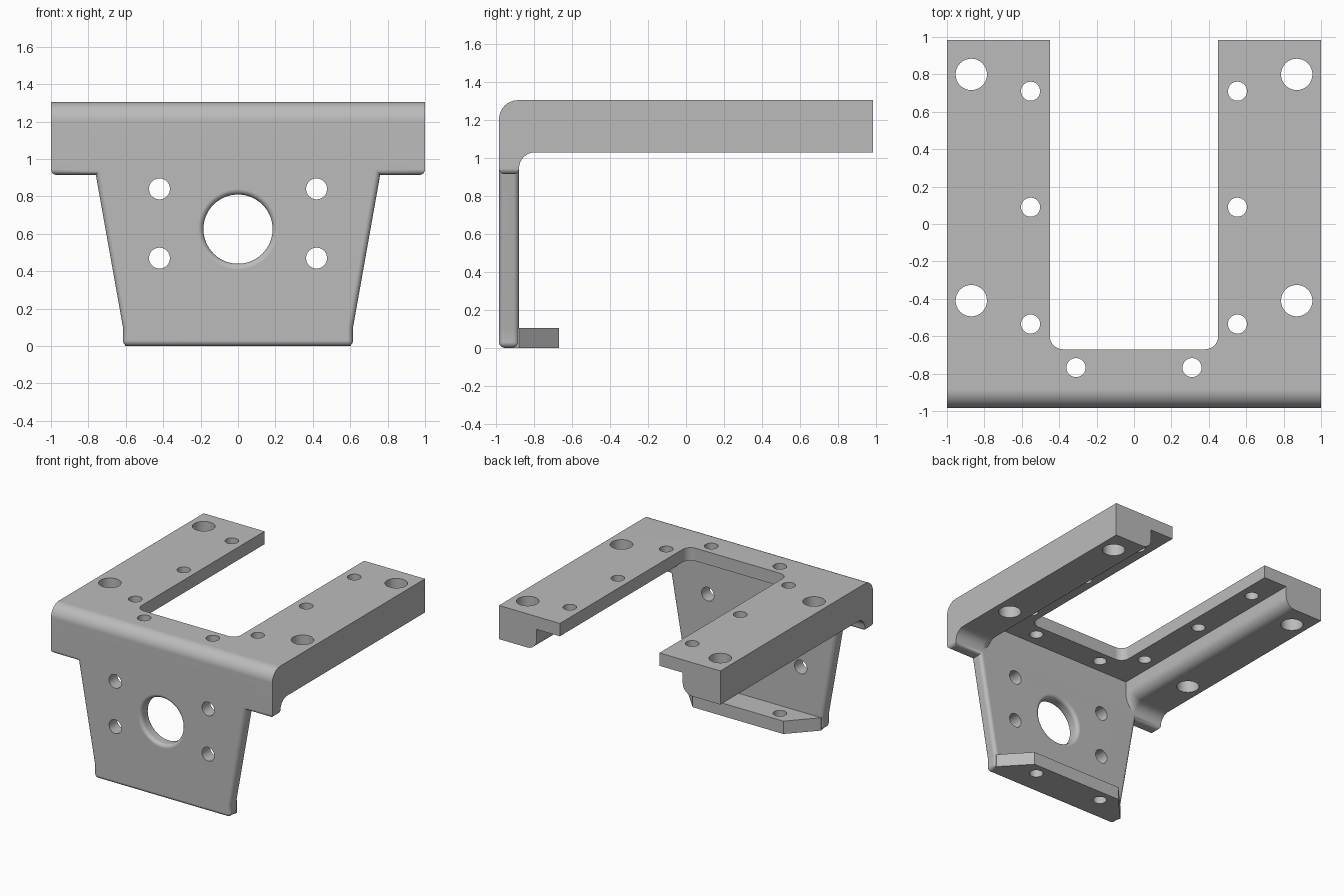
import bpy, bmesh
from math import sin, cos, pi, radians
from mathutils import Matrix, Vector

if "Cube" in bpy.data.objects:
    bpy.data.objects.remove(bpy.data.objects["Cube"])

HALF, TOP, SHEET = 0.985, 1.305, 0.105
BACK = -HALF + SHEET          # rear face of the upright plate
WING, RAIL = 0.915, 1.03      # underside heights
ROUND = 0.03

metal = bpy.data.materials.new("grey metal")
metal.use_nodes = True
grey = (0.5, 0.5, 0.5, 1)
metal.diffuse_color = grey
metal.node_tree.nodes["Principled BSDF"].inputs["Base Color"].default_value = grey


def arc(cu, cv, r, start, end, steps=8):
    angles = [radians(start + (end - start) * i / steps) for i in range(steps + 1)]
    return [(cu + r * cos(t), cv + r * sin(t)) for t in angles]


def finish(name, bm):
    bmesh.ops.recalc_face_normals(bm, faces=bm.faces)
    mesh = bpy.data.meshes.new(name)
    bm.to_mesh(mesh)
    bm.free()
    mesh.materials.append(metal)
    obj = bpy.data.objects.new(name, mesh)
    bpy.context.collection.objects.link(obj)
    return obj


def prism(name, points, axis, a, b, rule=None, radius=ROUND):
    """Extrude an outline along an axis and round the edges picked by rule."""
    place = {"x": lambda u, v: (a, u, v),
             "y": lambda u, v: (u, a, v),
             "z": lambda u, v: (u, v, a)}[axis]
    bm = bmesh.new()
    face = bm.faces.new([bm.verts.new(place(u, v)) for u, v in points])
    move = Vector([b - a if axis == k else 0 for k in "xyz"])
    made = bmesh.ops.extrude_face_region(bm, geom=[face])["geom"]
    bmesh.ops.translate(bm, vec=move,
                        verts=[g for g in made if isinstance(g, bmesh.types.BMVert)])
    if not face.is_valid or len(bm.faces) < len(points) + 2:
        bm.faces.new([v for v in bm.verts][:len(points)])
    bmesh.ops.recalc_face_normals(bm, faces=bm.faces)
    if rule:
        edges = [e for e in bm.edges if rule(e.verts[0].co, e.verts[1].co)]
        bmesh.ops.bevel(bm, geom=edges, offset=radius, offset_type="OFFSET",
                        segments=6, profile=0.5, affect="EDGES")
    return finish(name, bm)


def combine(target, other, operation):
    mod = target.modifiers.new("combine", "BOOLEAN")
    mod.operation, mod.object, mod.solver = operation, other, "EXACT"
    bpy.context.view_layer.objects.active = target
    bpy.ops.object.modifier_apply(modifier=mod.name)
    bpy.data.objects.remove(other)


# Bent sheet: top deck, rounded front bend and the hanging front band
sheet_profile = ([(HALF, TOP)] + arc(-HALF + 0.1, TOP - 0.1, 0.1, 90, 180)
                 + [(-HALF, WING), (BACK, WING), (BACK, TOP - SHEET), (HALF, TOP - SHEET)])
bracket = prism("mounting_bracket", sheet_profile, "x", -1, 1,
                lambda p, q: max(p.z, q.z) < WING + 0.001)

# U-shaped opening in the deck
notch_half = arc(0.38, -0.6, 0.07, -90, 0) + [(0.45, 1.1)]
notch = prism("deck_opening", notch_half + [(-x, y) for x, y in reversed(notch_half)],
              "z", 1.1, 1.4)
combine(bracket, notch, "DIFFERENCE")

# Thick side rails with a rounded inner lower edge that curves into the front
r = RAIL - WING - ROUND
rail_profile = ([(HALF, 1.25), (HALF, RAIL)] + arc(BACK + r, RAIL - r, r, 90, 180)
                + [(-0.98, RAIL - r), (-0.98, 1.2), (-0.93, 1.25)])
for side in (-1, 1):
    rail = prism("side_rail", rail_profile, "x", side * 0.66, side,
                 lambda p, q: all(abs(abs(c.x) - 0.66) < 0.001 and c.z < RAIL + 0.001
                                  and c.y > BACK - 0.01 for c in (p, q)), 0.085)
    combine(bracket, rail, "UNION")

# Tapered front plate with rounded borders
plate_half = [(0.615, 0), (0.615, 0.1), (0.793, 1.1)]


def plate_border(p, q):
    if min(p.z, q.z) > 1.0:
        return False
    return abs(p.y - q.y) < 0.001 or max(p.z, q.z) < 0.01


plate = prism("front_plate", plate_half + [(-x, z) for x, z in reversed(plate_half)],
              "y", -HALF, BACK, plate_border)
combine(bracket, plate, "UNION")

# Foot flange with clipped corners
foot_half = [(0.59, -0.95), (0.605, BACK), (0.41, -0.67)]
foot = prism("foot_flange", foot_half + [(-x, y) for x, y in reversed(foot_half)],
             "z", 0, 0.105)
combine(bracket, foot, "UNION")

# Large front hole with rolled rims
bm = bmesh.new()
rim = 0.185 + ROUND
outline = ([(0, -1.05), (rim, -1.05)]
           + arc(rim, -HALF + ROUND, ROUND, 270, 180, 6)
           + arc(rim, BACK - ROUND, ROUND, 180, 90, 6)
           + [(rim, BACK + 0.05), (0, BACK + 0.05)])
verts = [bm.verts.new((x, y, 0.625)) for x, y in outline]
edges = [bm.edges.new(pair) for pair in zip(verts, verts[1:])]
bmesh.ops.spin(bm, geom=verts + edges, cent=(0, 0, 0.625), axis=(0, 1, 0),
               angle=2 * pi, steps=64, use_duplicate=False)
bmesh.ops.remove_doubles(bm, verts=bm.verts, dist=0.0005)
combine(bracket, finish("front_hole", bm), "DIFFERENCE")

# Drilled holes, mirrored left and right
bm = bmesh.new()


def drill(x, y, z, radius, depth, turn=0):
    for side in (-1, 1):
        bmesh.ops.create_cone(
            bm, cap_ends=True, segments=32, radius1=radius, radius2=radius, depth=depth,
            matrix=Matrix.Translation((side * x, y, z)) @ Matrix.Rotation(turn, 4, "X"))


for y in (0.8, -0.41):
    drill(0.87, y, 1.2, 0.084, 0.6)
for y in (0.71, 0.09, -0.535):
    drill(0.553, y, 1.25, 0.051, 0.3)
drill(0.31, -0.768, 0.65, 0.051, 1.6)
for z in (0.84, 0.47):
    drill(0.42, -0.93, z, 0.056, 0.3, pi / 2)
combine(bracket, finish("drilled_holes", bm), "DIFFERENCE")

# Smooth bends and holes, crisp corners
bpy.ops.object.select_all(action="DESELECT")
bracket.select_set(True)
bpy.context.view_layer.objects.active = bracket
bpy.ops.object.shade_smooth_by_angle(angle=radians(30))
weighted = bracket.modifiers.new("flat_face_normals", "WEIGHTED_NORMAL")
weighted.keep_sharp = True
